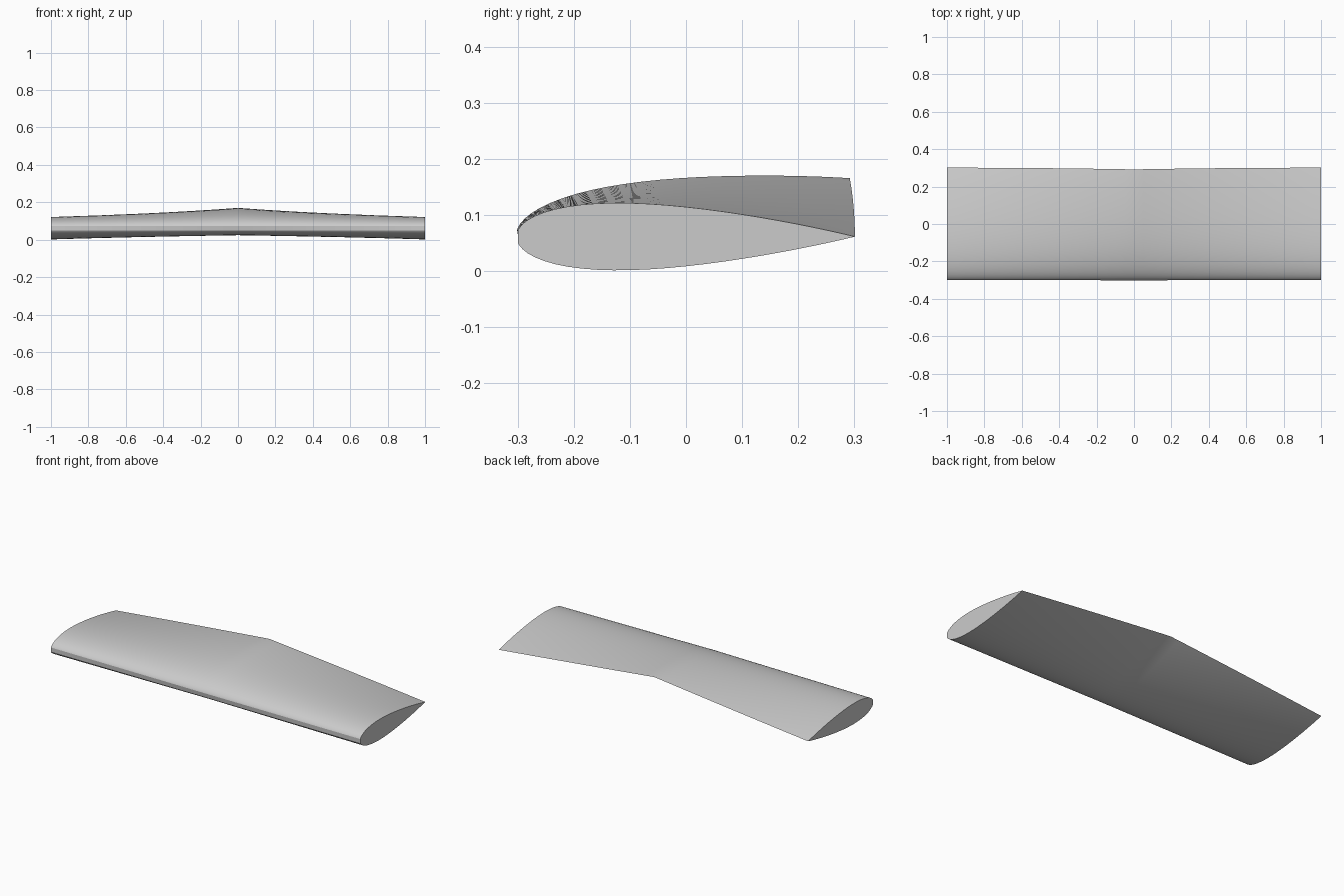
import bpy
import bmesh
import math

if "Cube" in bpy.data.objects:
    bpy.data.objects.remove(bpy.data.objects["Cube"])

CHORD, THICK = 0.6, 0.2          # chord length and thickness ratio
NOSE_Y, NOSE_Z = -0.299, 0.0615  # twist axis, along the blunt nose
TWIST = math.radians(10)         # nose-down twist at mid-span, zero at the tips
N_CHORD, N_SPAN = 28, 40
BLUNT = 0.005                    # fraction clipped off the nose


def half_thickness(t):
    return 5 * THICK * CHORD * (0.2969 * math.sqrt(t) - 0.126 * t - 0.3516 * t**2
                                + 0.2843 * t**3 - 0.1036 * t**4)


# Closed symmetric aerofoil section: upper nose -> trailing edge -> lower nose
stations = [BLUNT + (1 - BLUNT) * (1 - math.cos(math.pi * i / N_CHORD)) / 2
            for i in range(N_CHORD + 1)]
upper = [((t - BLUNT) / (1 - BLUNT) * CHORD, half_thickness(t)) for t in stations[:-1]]
section = upper + [(CHORD, 0.0)] + [(s, -h) for s, h in reversed(upper)]

# Loft the section along the span with linear twist
bm = bmesh.new()
rings = []
for i in range(N_SPAN + 1):
    x = -1 + 2 * i / N_SPAN
    a = TWIST * (1 - abs(x))
    ca, sa = math.cos(a), math.sin(a)
    rings.append([bm.verts.new((x, NOSE_Y + s * ca - h * sa, NOSE_Z + s * sa + h * ca))
                  for s, h in section])
n = len(section)
for r0, r1 in zip(rings, rings[1:]):
    for j in range(n):
        k = (j + 1) % n
        bm.faces.new((r0[j], r0[k], r1[k], r1[j]))

# Flat tip caps
bm.faces.new(rings[0])
bm.faces.new(rings[-1])
bmesh.ops.recalc_face_normals(bm, faces=bm.faces)

mesh = bpy.data.meshes.new("wing")
bm.to_mesh(mesh)
bm.free()
wing = bpy.data.objects.new("wing", mesh)
bpy.context.collection.objects.link(wing)

grey = bpy.data.materials.new("light grey")
grey.diffuse_color = (0.6, 0.6, 0.6, 1)
grey.use_nodes = True
grey.node_tree.nodes["Principled BSDF"].inputs["Base Color"].default_value = grey.diffuse_color
mesh.materials.append(grey)

# Smooth skin, crisp nose band and tips
bpy.context.view_layer.objects.active = wing
wing.select_set(True)
bpy.ops.object.shade_smooth_by_angle(angle=math.radians(24))
